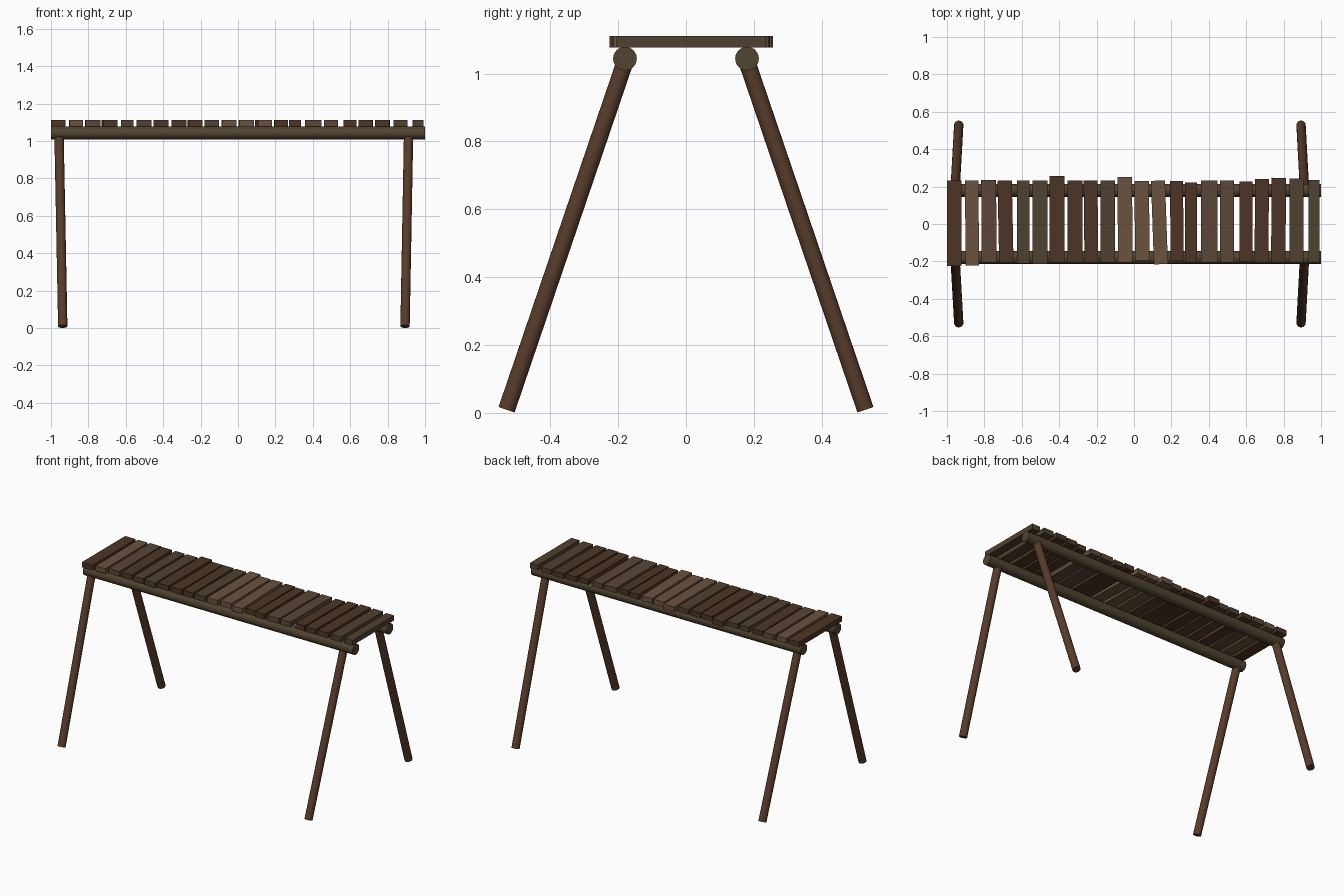
import bpy
from mathutils import Vector


def material(name, rgb):
    m = bpy.data.materials.new(name)
    m.diffuse_color = (*[(c / 255) ** 2.2 for c in rgb], 1)
    return m


WOOD = {
    "d": material("dark_wood", (78, 56, 41)),
    "o": material("olive_wood", (80, 67, 50)),
    "r": material("red_wood", (92, 72, 58)),
    "l": material("light_wood", (106, 83, 64)),
}
leg_wood = material("leg_wood", (88, 62, 46))
rail_wood = material("rail_wood", (82, 70, 51))


def pole(name, a, b, radius, mat, sides=24):
    a, b = Vector(a), Vector(b)
    d = b - a
    bpy.ops.mesh.primitive_cylinder_add(vertices=sides, radius=radius, depth=d.length,
                                        location=(a + b) / 2,
                                        rotation=d.to_track_quat('Z', 'Y').to_euler())
    ob = bpy.context.object
    ob.name = name
    ob.data.materials.append(mat)
    bpy.ops.object.shade_smooth_by_angle()


# Long rails and splayed legs
for side, s in (("front", -1), ("back", 1)):
    pole(side + "_rail", (-1, s * 0.18, 1.044), (1, s * 0.18, 1.044), 0.035, rail_wood)
    for end, x_top, x_foot in (("left", -0.957, -0.937), ("right", 0.912, 0.893)):
        pole(f"{side}_{end}_leg", (x_foot, s * 0.529, 0.009),
             (x_top, s * 0.178, 1.04), 0.025, leg_wood)

# Deck slats: x centre, width, front y, back y, turn, wood
slats = [
    (-0.960, .078, -.225, .233, .000, "d"), (-0.866, .072, -.222, .233, .010, "l"),
    (-0.776, .080, -.205, .236, .005, "r"), (-0.687, .077, -.205, .232, .020, "d"),
    (-0.592, .069, -.210, .232, .000, "o"), (-0.503, .079, -.215, .232, .000, "o"),
    (-0.412, .079, -.205, .257, .000, "d"), (-0.315, .080, -.205, .232, .000, "d"),
    (-0.230, .074, -.205, .232, .010, "d"), (-0.140, .077, -.205, .232, .000, "o"),
    (-0.048, .078, -.205, .252, .005, "l"), (0.043, .078, -.195, .230, .012, "l"),
    (0.136, .075, -.215, .232, .035, "l"), (0.229, .070, -.195, .230, .010, "d"),
    (0.305, .066, -.205, .222, .000, "d"), (0.402, .090, -.205, .232, .000, "r"),
    (0.496, .075, -.205, .232, .000, "r"), (0.599, .068, -.200, .228, .000, "d"),
    (0.683, .074, -.205, .240, -.010, "d"), (0.773, .077, -.205, .247, -.008, "d"),
    (0.869, .074, -.205, .243, .000, "o"), (0.963, .058, -.205, .235, .000, "o"),
]
for i, (x, w, y0, y1, turn, wood) in enumerate(slats):
    bpy.ops.mesh.primitive_cube_add(size=1, location=(x, (y0 + y1) / 2, 1.0945),
                                    rotation=(0, 0, turn))
    ob = bpy.context.object
    ob.name = f"deck_slat_{i + 1:02d}"
    ob.scale = (w, y1 - y0, 0.034)
    ob.data.materials.append(WOOD[wood])
